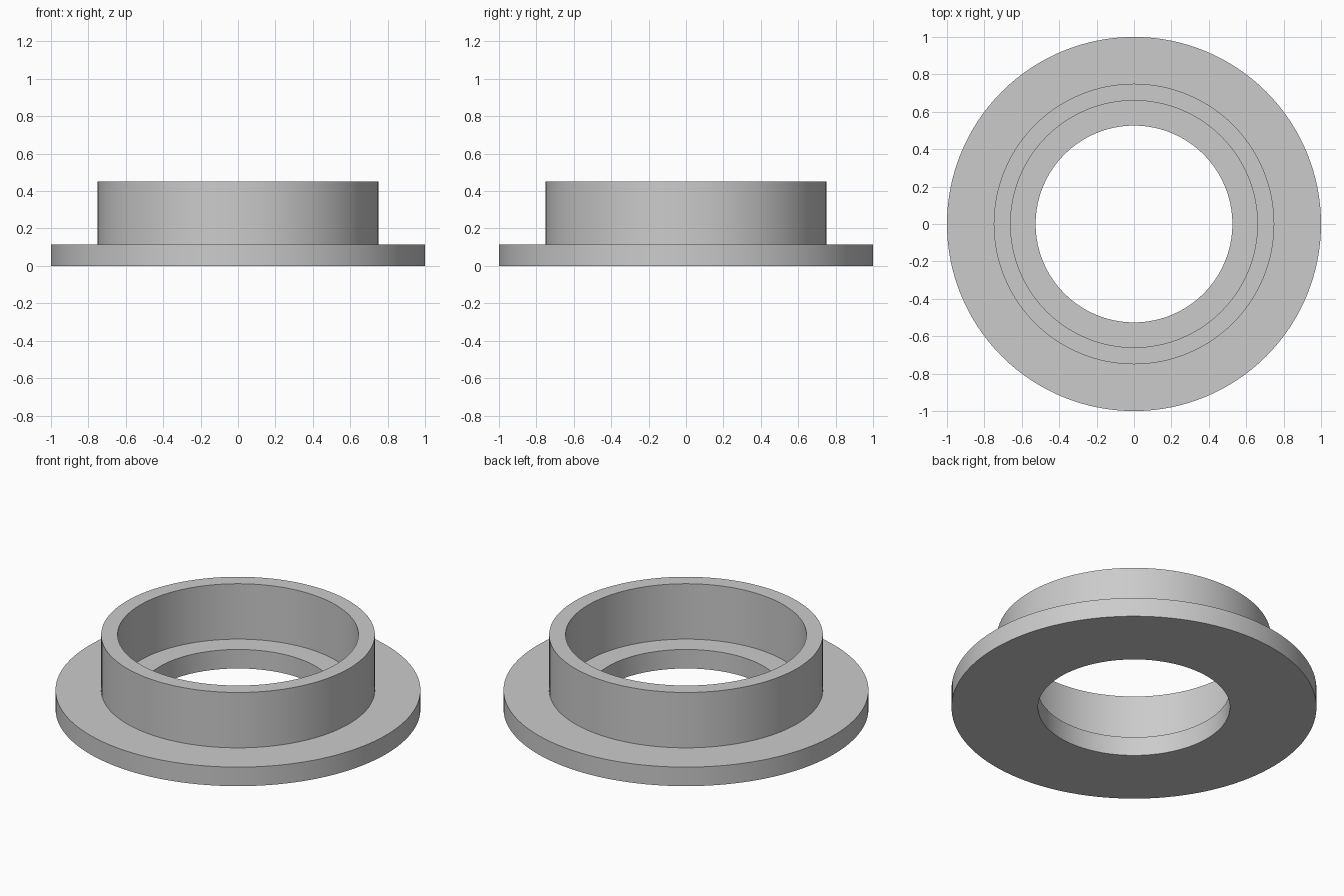
import bpy, bmesh, math

if "Cube" in bpy.data.objects:
    bpy.data.objects.remove(bpy.data.objects["Cube"])

SEGMENTS = 128

# Closed cross-section (radius, height): flange, collar and stepped bore
PROFILE = [
    (0.526, 0.0), (1.0, 0.0), (1.0, 0.115), (0.75, 0.115),
    (0.75, 0.45), (0.66, 0.45), (0.66, 0.115), (0.526, 0.115),
]

grey = bpy.data.materials.new("light grey")
grey.diffuse_color = (0.6, 0.6, 0.6, 1.0)
grey.use_nodes = True
grey.node_tree.nodes["Principled BSDF"].inputs["Base Color"].default_value = grey.diffuse_color

# Revolve the cross-section around z
bm = bmesh.new()
rings = []
for i in range(SEGMENTS):
    a = 2 * math.pi * i / SEGMENTS
    rings.append([bm.verts.new((r * math.cos(a), r * math.sin(a), z)) for r, z in PROFILE])
n = len(PROFILE)
for i in range(SEGMENTS):
    here, nxt = rings[i], rings[(i + 1) % SEGMENTS]
    for j in range(n):
        k = (j + 1) % n
        bm.faces.new((here[j], nxt[j], nxt[k], here[k]))
bmesh.ops.recalc_face_normals(bm, faces=bm.faces)

mesh = bpy.data.meshes.new("flanged_collar")
bm.to_mesh(mesh)
bm.free()
mesh.materials.append(grey)
collar = bpy.data.objects.new("flanged_collar", mesh)
bpy.context.collection.objects.link(collar)

# Smooth walls with sharp rims
bpy.context.view_layer.objects.active = collar
collar.select_set(True)
bpy.ops.object.shade_smooth_by_angle(angle=math.radians(30))
